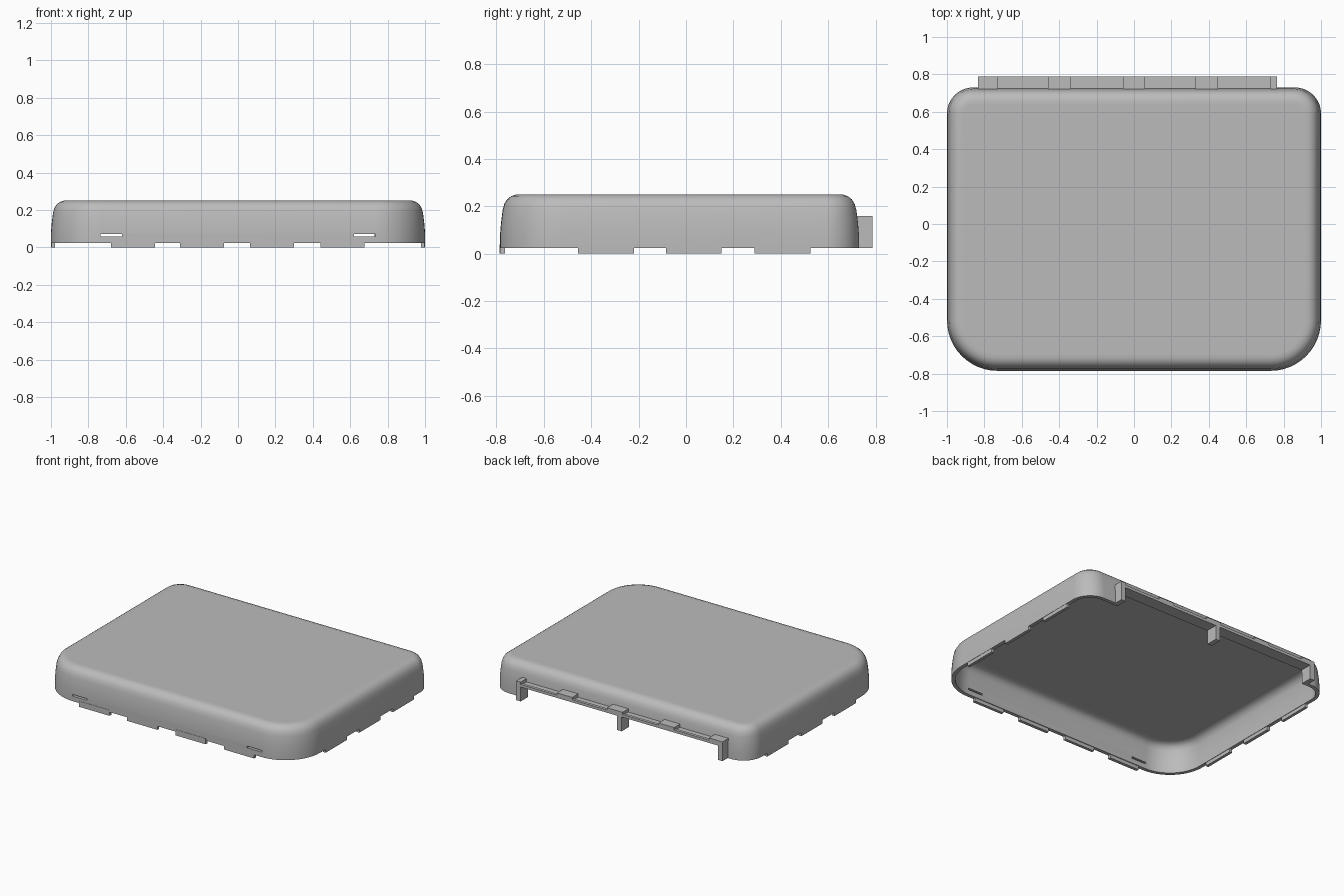
import bpy, bmesh, math

cube = bpy.data.objects.get("Cube")
if cube:
    bpy.data.objects.remove(cube, do_unlink=True)

grey = bpy.data.materials.new("light_grey")
grey.use_nodes = True
COLOUR = (0.5, 0.5, 0.5, 1)
grey.diffuse_color = COLOUR
grey.node_tree.nodes["Principled BSDF"].inputs["Base Color"].default_value = COLOUR

FRONT, BACK, BASE = -0.785, 0.73, 0.025
WALL = 0.025


def new_object(name, bm):
    bmesh.ops.recalc_face_normals(bm, faces=bm.faces)
    mesh = bpy.data.meshes.new(name)
    bm.to_mesh(mesh)
    bm.free()
    mesh.materials.append(grey)
    obj = bpy.data.objects.new(name, mesh)
    bpy.context.collection.objects.link(obj)
    return obj


def box(name, x, y, z):
    bm = bmesh.new()
    bmesh.ops.create_cube(bm, size=1)
    for v in bm.verts:
        for i, (lo, hi) in enumerate((x, y, z)):
            v.co[i] = lo if v.co[i] < 0 else hi
    return new_object(name, bm)


def outline(inset, steps=12):
    """Rounded plan with larger front corners, shrunk by inset."""
    corners = ((1, BACK, 0.14, 0), (-1, BACK, 0.14, 90),
               (-1, FRONT, 0.27, 180), (1, FRONT, 0.27, 270))
    points = []
    for x, y, r, start in corners:
        cx = x - math.copysign(r, x)
        cy = y - math.copysign(r, y)
        for i in range(steps + 1):
            a = math.radians(start + 90 * i / steps)
            points.append((cx + (r - inset) * math.cos(a),
                           cy + (r - inset) * math.sin(a)))
    return points


# Hollow lid: outer skin from rim to top, inner skin from rim to ceiling
outer = [(0, BASE), (0, 0.08), (0.004, 0.13), (0.011, 0.185), (0.018, 0.21),
         (0.03, 0.23), (0.047, 0.243), (0.068, 0.25), (0.09, 0.25)]
inner = [(WALL, BASE), (WALL, 0.1), (0.035, 0.18), (0.045, 0.205),
         (0.065, 0.22), (0.09, 0.225), (0.1, 0.225)]
bm = bmesh.new()
rings = [[bm.verts.new((x, y, z)) for x, y in outline(d)]
         for d, z in outer[::-1] + inner]
for a, b in zip(rings, rings[1:]):
    for i in range(len(a)):
        j = (i + 1) % len(a)
        bm.faces.new((a[i], a[j], b[j], b[i]))
bm.faces.new(rings[0])
bm.faces.new(rings[-1])
lid = new_object("lid_shell", bm)

# Openings: back port and two front latch slots
cutters = [box("port_cutter", (-0.80, 0.73), (0.66, 0.85), (-0.1, 0.125))]
for s in (-1, 1):
    cutters.append(box("slot_cutter", sorted((s * 0.62, s * 0.735)),
                       (-0.85, -0.72), (0.06, 0.072)))
for c in cutters:
    mod = lid.modifiers.new("opening", 'BOOLEAN')
    mod.operation = 'DIFFERENCE'
    mod.solver = 'EXACT'
    mod.object = c
graph = bpy.context.evaluated_depsgraph_get()
carved = bpy.data.meshes.new_from_object(lid.evaluated_get(graph))
lid.modifiers.clear()
lid.data = carved
for c in cutters:
    bpy.data.objects.remove(c, do_unlink=True)
bpy.ops.object.select_all(action='DESELECT')
lid.select_set(True)
bpy.context.view_layer.objects.active = lid
bpy.ops.object.shade_smooth_by_angle(angle=math.radians(35))

# Back frame: bar, outer lip, posts and raised stops
LEFT, RIGHT, OUT = 0.765, -0.835, 0.788
box("back_bar", (RIGHT, LEFT), (0.705, OUT), (0.125, 0.138))
box("back_lip", (RIGHT, LEFT), (0.768, OUT), (0.125, 0.144))
for name, x in (("right", RIGHT), ("middle", -0.053), ("left", LEFT - 0.035)):
    box(name + "_back_post", (x, x + 0.035), (0.705, OUT), (BASE, 0.138))
for x0, x1 in ((RIGHT, -0.73), (-0.46, -0.34), (-0.06, 0.06),
               (0.33, 0.45), (0.73, LEFT)):
    box("back_bar_stop", (x0, x1), (0.705, OUT), (0.13, 0.16))

# Rim tabs along the front; every second one is a taller snap tab
for i, x in enumerate((-0.68, -0.31, 0.065, 0.44)):
    top, proud = (0.04, 0.002) if i % 2 == 0 else (0.028, 0)
    box("front_rim_tab", (x, x + 0.235),
        (FRONT - proud, FRONT + 0.02), (0, top))

# Rim tabs on both sides; the middle one is the snap tab
for s in (-1, 1):
    for i, y in enumerate((-0.455, -0.085, 0.29)):
        top, proud = (0.04, 0) if i == 1 else (0.028, 0.002)
        box("side_rim_tab", sorted((s * (1 - proud), s * 0.978)),
            (y, y + 0.235), (0, top))
